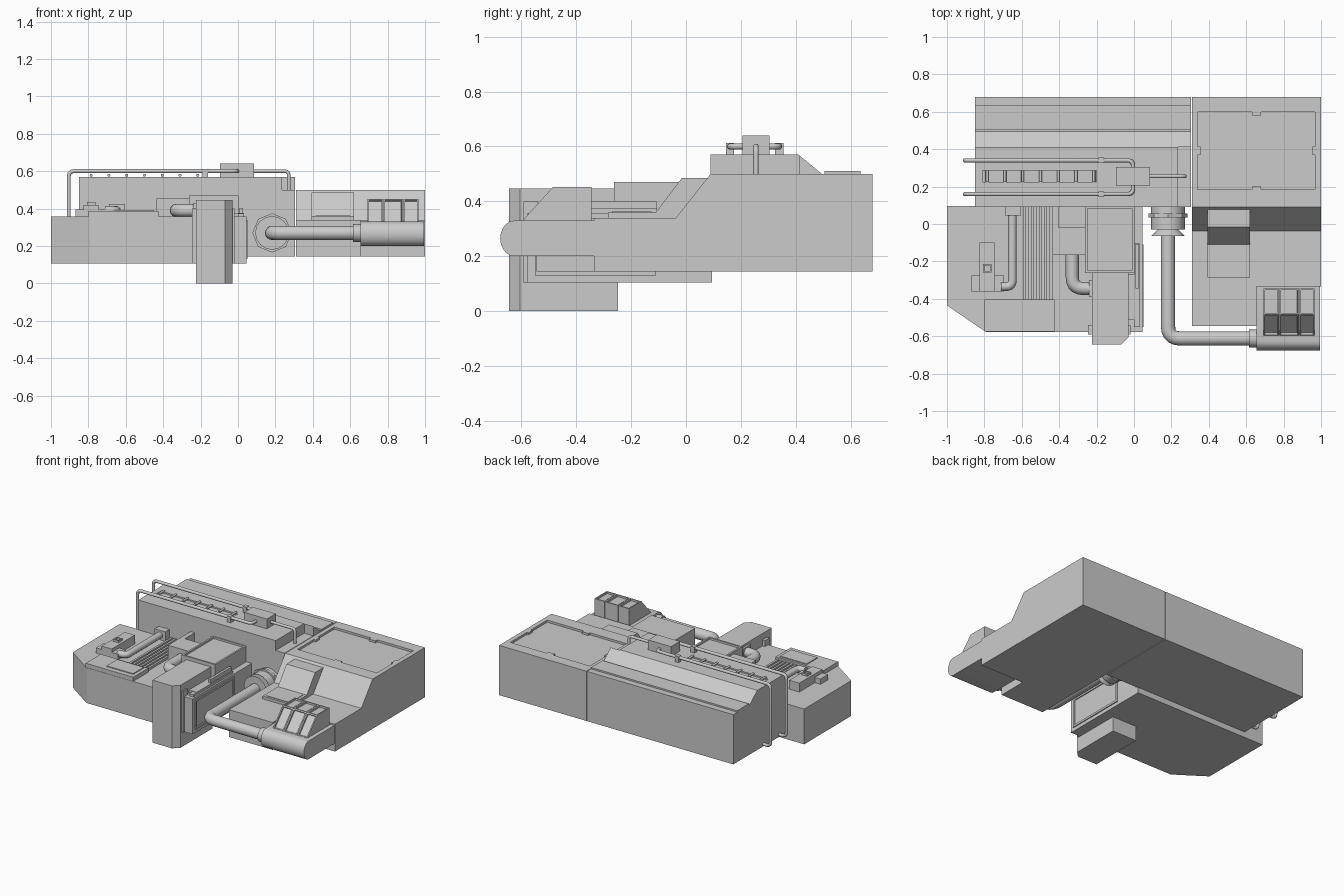
import bpy, bmesh, math
from mathutils import Vector

if "Cube" in bpy.data.objects:
    bpy.data.objects.remove(bpy.data.objects["Cube"])


def link(name, me):
    ob = bpy.data.objects.new(name, me)
    bpy.context.collection.objects.link(ob)
    return ob


def prism(name, pts, a, b, axis='X'):
    """Extrude a profile: (y,z) along X, or (x,y) along Z."""
    bm = bmesh.new()
    vs = [bm.verts.new((a, p, q) if axis == 'X' else (p, q, a)) for p, q in pts]
    f = bm.faces.new(vs)
    r = bmesh.ops.extrude_face_region(bm, geom=[f])
    d = Vector((b - a, 0, 0)) if axis == 'X' else Vector((0, 0, b - a))
    bmesh.ops.translate(bm, vec=d, verts=[v for v in r['geom'] if isinstance(v, bmesh.types.BMVert)])
    bmesh.ops.recalc_face_normals(bm, faces=bm.faces[:])
    me = bpy.data.meshes.new(name)
    bm.to_mesh(me)
    bm.free()
    return link(name, me)


def box(name, x0, x1, y0, y1, z0, z1):
    return prism(name, [(x0, y0), (x1, y0), (x1, y1), (x0, y1)], z0, z1, 'Z')


def sink(ob, normal, border, depth):
    """Inset the faces pointing along normal and push them inwards."""
    bm = bmesh.new()
    bm.from_mesh(ob.data)
    bm.normal_update()
    n = Vector(normal).normalized()
    for f in [f for f in bm.faces if f.normal.dot(n) > 0.95]:
        bmesh.ops.inset_individual(bm, faces=[f], thickness=border)
        bmesh.ops.inset_individual(bm, faces=[f], thickness=0.001, depth=-depth)
    bm.to_mesh(ob.data)
    bm.free()


def cut(ob, cutter):
    """Subtract the cutter, bake the result and delete the cutter."""
    m = ob.modifiers.new('cut', 'BOOLEAN')
    m.object, m.solver, m.operation = cutter, 'EXACT', 'DIFFERENCE'
    bpy.context.view_layer.update()
    me = bpy.data.meshes.new_from_object(ob.evaluated_get(bpy.context.evaluated_depsgraph_get()))
    ob.modifiers.clear()
    ob.data = me
    bpy.data.objects.remove(cutter)


def pipe(name, pts, r, bend=0.05, res=4):
    """Round tube along a path with rounded corners."""
    pts = [Vector(p) for p in pts]
    path = [pts[0]]
    for a, b, c in zip(pts, pts[1:], pts[2:]):
        p, q = b + (a - b).normalized() * bend, b + (c - b).normalized() * bend
        for i in range(6):
            t = i / 5
            path.append(p * (1 - t) ** 2 + b * 2 * t * (1 - t) + q * t * t)
    path.append(pts[-1])
    cu = bpy.data.curves.new(name, 'CURVE')
    cu.dimensions = '3D'
    cu.bevel_depth, cu.bevel_resolution, cu.use_fill_caps = r, res, True
    s = cu.splines.new('POLY')
    s.points.add(len(path) - 1)
    for sp, p in zip(s.points, path):
        sp.co = (*p, 1)
    return link(name, cu)


def cone(name, x, z, y0, y1, r0, r1, n=16):
    bpy.ops.mesh.primitive_cone_add(vertices=n, radius1=r0, radius2=r1, depth=abs(y1 - y0),
                                    location=(x, (y0 + y1) / 2, z), rotation=(math.pi / 2, 0, 0))
    ob = bpy.context.object
    ob.name = name
    bpy.ops.object.shade_smooth_by_angle()
    return ob


# rear housing with sloped back, lowered corner and rung trough
rear = prism('rear_housing', [(.09, .145), (.68, .145), (.68, .5), (.495, .5), (.41, .57), (.09, .57)], -.85, .306)
cut(rear, box('cutter', .235, .4, 0, .412, .5, .7))
cut(rear, box('cutter', -.81, -.20, .225, .285, .56, .7))
box('rear_ridge', -.85, .306, .505, .635, .49, .511)
for i in range(7):
    x = -.785 + i * .095
    pipe('rung', [(x, .225, .578), (x, .285, .578)], .008, res=2)

# guard rails and junction box
for s in (-1, 1):
    y = .25 + s * .09
    pipe('guard_rail', [(-.84, y, .16), (-.905, y, .16), (-.905, y, .6), (-.005, y, .6), (-.005, .255, .6)], .011, .03, 3)
    box('rail_clamp', -.19, -.16, y - .015, y + .015, .56, .612)
box('junction_box', -.095, .085, .205, .305, .56, .64)
pipe('junction_rod', [(.08, .255, .6), (.272, .255, .6), (.272, .255, .49)], .01, .025, 3)

# right hand desk
desk = prism('desk', [(-.545, .145), (.68, .145), (.68, .5), (.09, .5), (-.037, .34), (-.545, .34)], .31, 1)
cut(desk, box('cutter', .655, 1.1, -.7, -.335, 0, .7))
panel = box('cutter', .34, .967, .185, .6, .485, .6)
for x0, x1, y0, y1 in ((.63, .68, .58, .61), (.63, .68, .175, .2), (.33, .355, .37, .415), (.955, .98, .37, .415)):
    cut(panel, box('tab', x0, x1, y0, y1, .4, .7))
cut(desk, panel)
mon = prism('desk_monitor', [(-.285, .33), (.08, .33), (.08, .485), (-.015, .485), (-.11, .36), (-.285, .36)], .393, .62)
box('monitor_ledge', .415, .60, -.27, -.125, .35, .363)

# rounded control arm with three key banks
arc = [(-.625 - .052 * math.cos(t), .265 + .065 * math.sin(t))
       for t in [math.pi * (i / 10 - .5) for i in range(11)]]
arm = prism('control_arm', arc + [(-.335, .33), (-.335, .2)], .655, .995)
bpy.ops.object.select_all(action='DESELECT')
arm.select_set(True)
bpy.context.view_layer.objects.active = arm
bpy.ops.object.shade_smooth_by_angle()
for x0, x1 in ((.692, .776), (.778, .882), (.884, .965)):
    key = prism('key_bank', [(-.6, .325), (-.345, .325), (-.345, .452), (-.485, .452)], x0, x1)
    sink(key, (0, 0, 1), .012, .012)
    sink(key, (0, -.127, .115), .012, .012)

# main right pipe with coupling
pipe('main_pipe', [(.182, -.03, .27), (.182, -.612, .27), (.66, -.612, .27)], .038, .065, 6)
pipe('pipe_collar', [(.615, -.612, .27), (.66, -.612, .27)], .048, res=4)
cone('coupling_flange', .182, .27, .095, .045, .092, .092)
cone('coupling_ring', .182, .27, .055, .035, .105, .105, 8)
cone('coupling_body', .182, .27, .04, -.03, .09, .09)
cone('coupling_nose', .182, .27, -.065, -.03, .055, .09)

# front left console
prism('console', [(-1, .095), (-1, -.435), (-.84, -.545), (-.79, -.577), (.045, -.577), (.045, .095)], .105, .357, 'Z')
lid = box('console_lid', -.8, -.425, -.575, -.405, .35, .386)
box('lid_plate', -.66, -.45, -.54, -.42, .38, .392)
for i in range(6):
    x = -.592 + i * .028
    box('vent_rib', x, x + .015, -.405, .09, .35, .374)

# small valve unit and its pipe
box('valve_base', -.87, -.695, -.36, -.275, .35, .395)
box('valve_body', -.825, -.745, -.36, -.1, .35, .42)
knob = box('valve_knob', -.807, -.763, -.258, -.214, .41, .435)
sink(knob, (0, 0, 1), .01, .01)
pipe('valve_pipe', [(-.65, .06, .39), (-.65, -.335, .39), (-.71, -.335, .39)], .023, .035)
box('valve_pipe_mount', -.69, -.605, .045, .095, .35, .425)

# middle block, open at the rear
mid = box('middle_block', -.437, -.255, -.165, .095, .35, .455)
cut(mid, box('cutter', -.405, -.2, -.02, .2, .39, .6))
pipe('middle_pipe', [(-.33, -.15, .39), (-.33, -.345, .39), (-.22, -.345, .39)], .035, .06)
box('middle_pipe_collar', -.24, -.22, -.39, -.3, .35, .43)

# raised screen
screen = box('screen_case', -.262, .002, -.262, .095, .35, .47)
sink(screen, (0, 0, 1), .018, .012)

# front post with chamfered corner
prism('front_post', [(-.225, -.645), (-.07, -.645), (-.03, -.605), (-.03, -.247), (-.225, -.247)], 0, .446, 'Z')
box('post_flange', -.245, -.02, -.592, -.54, .105, .40)

# side vents on the console
side = box('side_panel', .03, .052, -.55, -.11, .13, .34)
sink(side, (1, 0, 0), .02, .01)
box('side_ledge', -.03, .032, -.51, -.27, .35, .376)
box('side_strip', .0, .033, -.55, -.105, .35, .374)
box('side_bar', .008, .026, -.345, -.108, .37, .402)
